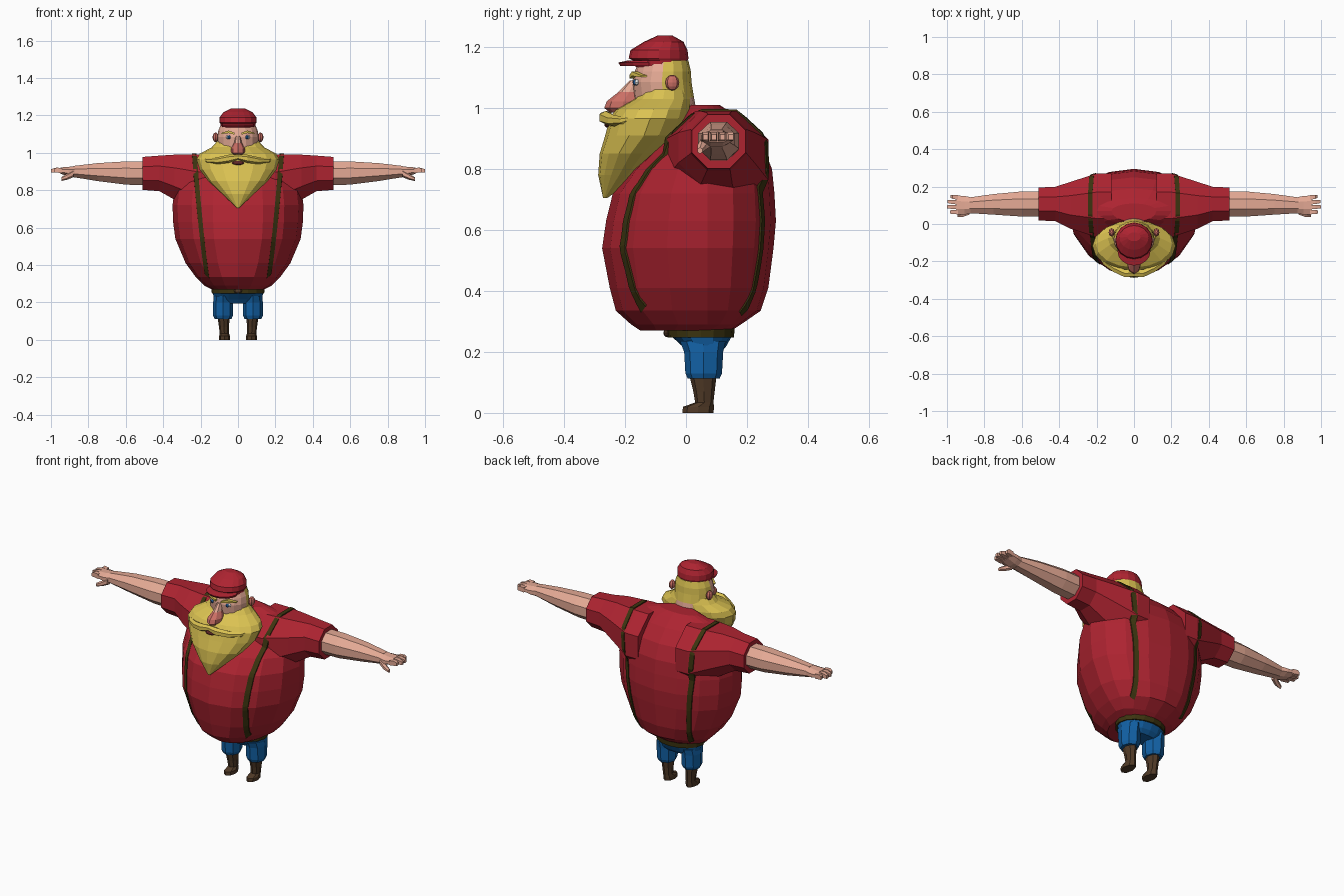
import bpy, bmesh, math
from mathutils import Vector
from mathutils.bvhtree import BVHTree

if "Cube" in bpy.data.objects:
    bpy.data.objects.remove(bpy.data.objects["Cube"])


def colour(name, r, g, b):
    m = bpy.data.materials.new(name)
    m.diffuse_color = (r, g, b, 1)
    m.use_nodes = True
    m.node_tree.nodes["Principled BSDF"].inputs["Base Color"].default_value = m.diffuse_color
    return m


RED = colour("shirt red", .42, .017, .03)
YELLOW = colour("hair yellow", .72, .55, .085)
SKIN = colour("skin", .78, .40, .30)
PINK = colour("nose pink", .60, .16, .13)
BLUE = colour("trouser blue", .006, .12, .38)
BROWN = colour("boot brown", .08, .042, .02)
OLIVE = colour("strap olive", .045, .034, .005)
WHITE = colour("eye white", .8, .8, .8)
IRIS = colour("iris blue", .02, .12, .35)
MOUTH = colour("mouth red", .12, .02, .02)


def finish(name, bm, mats, rule=None, mirror=False):
    """Turn a bmesh into a flat-shaded object; rule maps a face centre to a material."""
    bmesh.ops.recalc_face_normals(bm, faces=bm.faces)
    if rule:
        for f in bm.faces:
            f.material_index = rule(f.calc_center_median())
    me = bpy.data.meshes.new(name)
    bm.to_mesh(me)
    bm.free()
    ob = bpy.data.objects.new(name, me)
    bpy.context.collection.objects.link(ob)
    for m in mats:
        me.materials.append(m)
    if mirror:
        ob.modifiers.new("mirror", 'MIRROR').use_mirror_merge = False
    return ob


def loft(name, rings, mats, rule=None, mirror=False):
    """Skin a list of point rings and close both ends."""
    bm = bmesh.new()
    rows = [[bm.verts.new(p) for p in r] for r in rings]
    n = len(rows[0])
    for a, b in zip(rows, rows[1:]):
        for i in range(n):
            j = (i + 1) % n
            bm.faces.new((a[i], a[j], b[j], b[i]))
    bm.faces.new(rows[0])
    bm.faces.new(rows[-1])
    return finish(name, bm, mats, rule, mirror)


def zring(z, hw, yf, yb, cx=0, cy=None, n=16):
    """Level ring: half width, front y, back y, with the widest line at cy."""
    cy = (yf + yb) / 2 if cy is None else cy
    out = []
    for k in range(n):
        a = 2 * math.pi * k / n
        c = math.cos(a)
        out.append((cx + hw * math.sin(a), cy + c * (yb - cy if c > 0 else cy - yf), z))
    return out


def xring(x, cy, cz, ry, rz, n=8):
    """Upright ring across the x axis."""
    angs = [2 * math.pi * (k + .5) / n for k in range(n)]
    s = 1 / math.cos(math.pi / n)
    return [(x, cy + s * ry * math.cos(a), cz + s * rz * math.sin(a)) for a in angs]


def ball(name, loc, size, mat, mirror=False, u=8, v=6):
    bm = bmesh.new()
    bmesh.ops.create_uvsphere(bm, u_segments=u, v_segments=v, radius=1)
    bmesh.ops.scale(bm, vec=size, verts=bm.verts)
    bmesh.ops.translate(bm, vec=loc, verts=bm.verts)
    return finish(name, bm, [mat], mirror=mirror)


# Big round shirt
torso = loft("shirt_body", [zring(z, w, f, b, cy=.07 if z > .28 else 0.03) for z, w, f, b in [
    (.27, .14, -.15, .15), (.29, .18, -.18, .18), (.335, .225, -.23, .245),
    (.41, .28, -.25, .27), (.54, .335, -.275, .287), (.63, .347, -.262, .295),
    (.72, .35, -.24, .29), (.80, .34, -.18, .282), (.88, .31, -.09, .25),
    (.95, .26, -.03, .19), (.99, .2, 0, .14), (1.01, .12, .01, .11)]], [RED])
sleeve = loft("sleeve", [xring(*r) for r in [
    (.12, .10, .83, .17, .16), (.2, .10, .83, .17, .16), (.34, .10, .87, .125, .12),
    (.42, .107, .89, .092, .095), (.51, .107, .89, .088, .088)]], [RED], mirror=True)

# Straps laid over the shirt surface
bm = bmesh.new()
bm.from_mesh(torso.data)
bm.from_mesh(sleeve.data)
tree = BVHTree.FromBMesh(bm)
bm.free()


def shirt_point(x, d):
    c = Vector((x, .05, .6))
    hit = tree.ray_cast(c + d * 2, -d)[0]
    return hit if hit else c


strap = []
for k in range(57):
    t = math.radians(36 + 299 * k / 56)
    d = Vector((0, -math.sin(t), -math.cos(t)))
    x = .2
    for _ in range(3):
        h = max(0, (shirt_point(x, d).z - .28) / .7)
        x = .15 + .083 * h ** .7
    l, r = shirt_point(x - .012, d), shirt_point(x + .012, d)
    strap.append([l - d * .01, r - d * .01, r + d * .006, l + d * .006])
loft("shoulder_strap", strap, [OLIVE], mirror=True)

# Arms and hands
loft("arm", [xring(*r) for r in [
    (.45, .107, .89, .065, .065), (.6, .107, .892, .067, .062),
    (.75, .105, .897, .055, .048), (.88, .10, .90, .042, .03)]], [SKIN], mirror=True)
loft("palm", [xring(*r) for r in [
    (.87, .10, .90, .042, .03), (.905, .10, .90, .05, .025),
    (.95, .102, .905, .05, .017)]], [SKIN], mirror=True)
for i, tip in enumerate((.985, 1.0, .998, .98)):
    y = .064 + .026 * i
    loft("finger_%d" % (i + 1), [xring(.94, y, .905, .012, .014, 4),
         xring(.97, y + .001 * i, .908, .011, .013, 4),
         xring(tip, y + .002 * i, .904, .008, .009, 4)], [SKIN], mirror=True)
loft("thumb", [xring(.88, .07, .89, .02, .018, 6), xring(.915, .052, .872, .014, .014, 6),
               xring(.945, .046, .86, .008, .009, 6)], [SKIN], mirror=True)

# Belt, trousers and boots
loft("belt", [zring(.248, .14, -.06, .157), zring(.278, .142, -.062, .16)], [OLIVE])
ball("buckle", (0, -.062, .262), (.022, .012, .014), BROWN)
loft("trouser_hips", [zring(z, w, f, b) for z, w, f, b in [
    (.195, .10, .01, .11), (.215, .128, -.008, .13), (.255, .135, -.052, .152)]], [BLUE])
loft("trouser_leg", [zring(z, w, f, b, .08, n=8) for z, w, f, b in [
    (.112, .045, .006, .11), (.13, .053, -.002, .118), (.2, .053, -.006, .122),
    (.235, .048, -.02, .13)]], [BLUE], mirror=True)
loft("boot", [zring(z, w, f, b, cx, n=8) for z, w, f, b, cx in [
    (0, .029, -.012, .09, .072), (.02, .029, -.01, .092, .072), (.034, .025, .03, .09, .073),
    (.07, .027, .024, .094, .075), (.12, .032, .012, .1, .077)]], [BROWN], mirror=True)

# Head with hair at the back and sides
loft("head", [zring(z, w, f, b) for z, w, f, b in [
    (.96, .10, -.15, .04), (1.035, .108, -.172, .026), (1.085, .11, -.177, .018),
    (1.12, .105, -.168, .016), (1.155, .09, -.155, .008)]], [SKIN, YELLOW],
    lambda c: int(c.y > -.085 and (c.z > 1.04 or abs(c.x) > .07)))
ball("ear", (.12, -.045, 1.083), (.016, .023, .026), PINK, True)
ball("eye", (.048, -.158, 1.084), (.018, .013, .011), WHITE, True)
ball("iris", (.048, -.167, 1.084), (.010, .008, .010), IRIS, True)
loft("eyebrow", [xring(x, y, z, .010, h, 4) for x, y, z, h in [
    (.018, -.176, 1.102, .005), (.05, -.168, 1.112, .007), (.088, -.138, 1.104, .003)]],
    [YELLOW], mirror=True)
loft("nose", [zring(z, w, f, b, n=8) for z, w, f, b in [
    (.985, .022, -.25, -.16), (1.0, .037, -.268, -.15), (1.022, .038, -.26, -.15),
    (1.052, .021, -.222, -.15), (1.09, .012, -.185, -.15)]], [PINK, SKIN],
    lambda c: int(c.z > 1.055))

# Beard, moustache and mouth
loft("beard", [zring(z, w, f, b) for z, w, f, b in [
    (.705, .006, -.272, -.258), (.78, .085, -.288, -.15), (.85, .16, -.283, -.08),
    (.91, .205, -.265, -.01), (.965, .222, -.25, .015), (.995, .205, -.232, .02),
    (1.03, .14, -.17, .02), (1.06, .114, -.15, .01)]], [YELLOW])
loft("moustache", [xring(*r, 6) for r in [
    (0, -.262, .977, .018, .012), (.05, -.264, .968, .02, .019), (.11, -.236, .958, .02, .016),
    (.165, -.20, .958, .016, .011), (.195, -.155, .97, .004, .003)]], [YELLOW], mirror=True)
ball("mouth", (0, -.256, .946), (.034, .012, .011), MOUTH)

# Flat cap with brim
loft("cap", [zring(z, w, f, b) for z, w, f, b in [
    (1.135, .092, -.165, .003), (1.155, .094, -.172, .005), (1.163, .1, -.188, .008),
    (1.19, .098, -.182, .005), (1.217, .078, -.138, -.008), (1.238, .035, -.092, -.045)]], [RED])
loft("cap_brim", [zring(1.137, .084, -.215, -.07), zring(1.149, .088, -.222, -.07),
                  zring(1.156, .08, -.19, -.07)], [RED])
